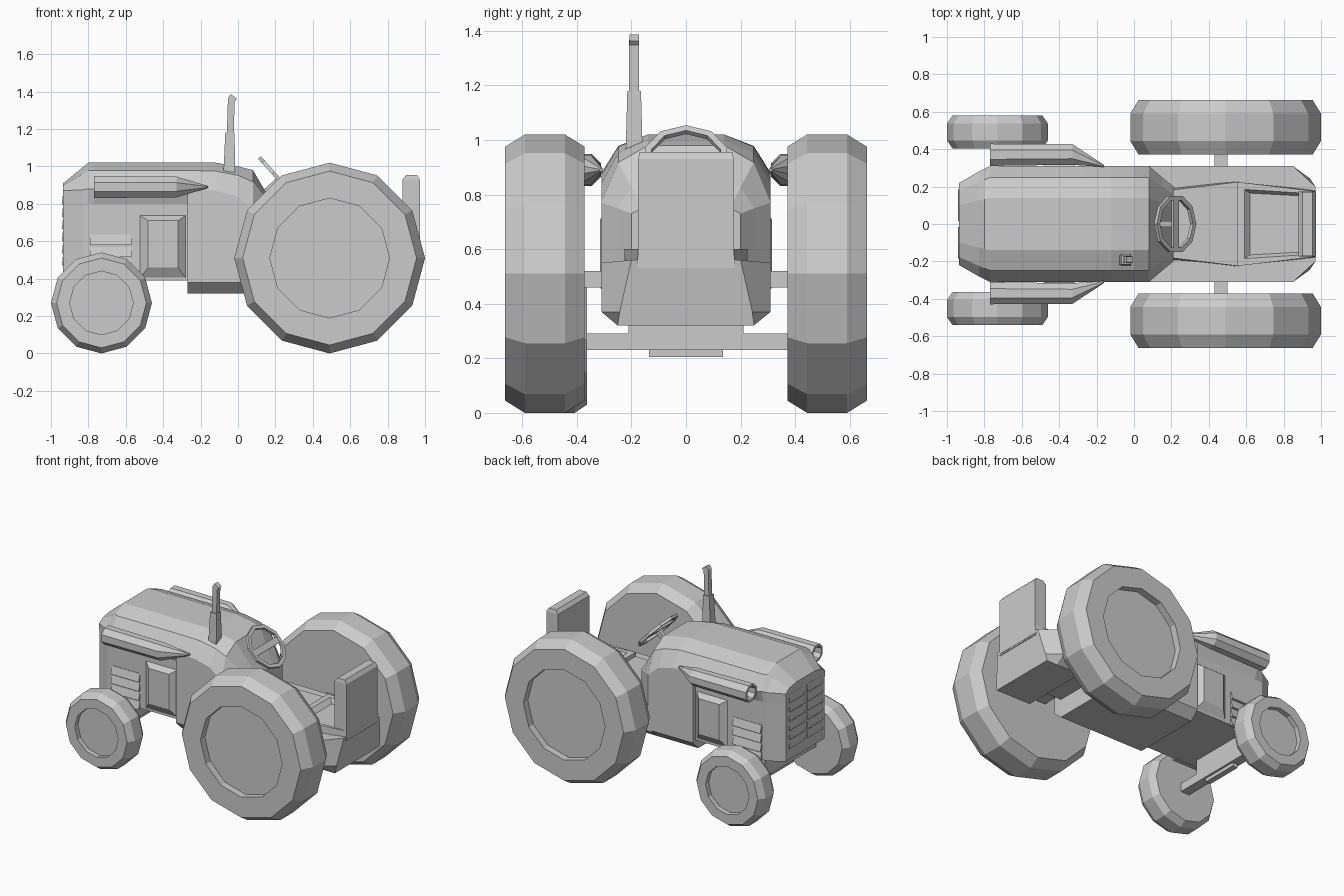
import bpy, bmesh, math
from mathutils import Matrix

if "Cube" in bpy.data.objects:
    bpy.data.objects.remove(bpy.data.objects["Cube"])


def mesh_object(name, verts, faces):
    me = bpy.data.meshes.new(name)
    me.from_pydata(verts, [], faces)
    me.validate()
    ob = bpy.data.objects.new(name, me)
    bpy.context.collection.objects.link(ob)
    bm = bmesh.new()
    bm.from_mesh(me)
    bmesh.ops.recalc_face_normals(bm, faces=bm.faces)
    bm.to_mesh(me)
    bm.free()
    return ob


def loft(name, rings, caps=True):
    """Skin a list of equally long closed rings."""
    n = len(rings[0])
    verts = [p for r in rings for p in r]
    faces = [(k*n+i, k*n+(i+1) % n, (k+1)*n+(i+1) % n, (k+1)*n+i)
             for k in range(len(rings)-1) for i in range(n)]
    if caps:
        faces += [tuple(range(n)), tuple(range((len(rings)-1)*n, len(rings)*n))]
    return mesh_object(name, verts, faces)


def trapezoid(x0, x1, w0, w1, z):
    return [(x0, -w0, z), (x1, -w1, z), (x1, w1, z), (x0, w0, z)]


def box(name, x0, x1, w, z0, z1, y=0):
    return loft(name, [[(a, b+y, z) for a, b, z in trapezoid(x0, x1, w, w, h)] for h in (z0, z1)])


def mirror_ring(x, half):
    return [(x, y, z) for y, z in half] + [(x, -y, z) for y, z in reversed(half)]


def wheel(name, x, y, side, R, width, shoulder, rim, depth):
    h = width/2
    prof = [(0.02, -h), (shoulder, -h), (R, -h*0.5), (R, h*0.5),
            (shoulder, h), (rim, h), (rim, h-depth), (0.02, h-depth)]
    rings = [[(x + r*math.cos(math.tau*i/12), y + side*o, R + r*math.sin(math.tau*i/12))
              for i in range(12)] for r, o in prof]
    return loft(name, rings)


# Wheels
for s, tag in ((-1, "right"), (1, "left")):
    wheel("rear_wheel_" + tag, 0.49, s*0.517, s, 0.51, 0.292, 0.465, 0.32, 0.05)
    wheel("front_wheel_" + tag, -0.73, 0.02 + s*0.472, s, 0.27, 0.178, 0.24, 0.17, 0.035)

# Hood front: narrower engine walls below the eave (x, wall, eave width, eave z, top)
rings = []
for x, wl, w, ze, zt in [(-0.935, 0.215, 0.22, 0.87, 0.91), (-0.83, 0.28, 0.28, 0.875, 0.995),
                         (-0.80, 0.28, 0.295, 0.88, 1.02), (-0.77, 0.28, 0.31, 0.88, 1.02),
                         (-0.27, 0.28, 0.31, 0.88, 1.02)]:
    rings.append(mirror_ring(x, [(wl, 0.39), (wl, 0.80), (w, ze),
                                 (w*0.8, ze+(zt-ze)*0.7), (w*0.45, zt)]))
loft("hood_front", rings)

# Hood rear and cowl: x, half width, eave z, top
rings = []
for x, w, ze, zt in [(-0.27, 0.31, 0.88, 1.02), (-0.12, 0.31, 0.87, 1.02),
                     (0.0, 0.31, 0.84, 1.0), (0.08, 0.31, 0.77, 0.98),
                     (0.15, 0.25, 0.75, 0.86), (0.21, 0.20, 0.73, 0.76)]:
    rings.append(mirror_ring(x, [(w*0.8, 0.32), (w, 0.38), (w, ze),
                                 (w*0.8, ze+(zt-ze)*0.7), (w*0.45, zt)]))
loft("hood_rear", rings)

# Rear chassis with an opening above the axle: x, half width, bottom
rings = []
for x, w, zb in [(0.05, 0.31, 0.32), (0.40, 0.31, 0.32), (0.401, 0.31, 0.45),
                 (0.66, 0.31, 0.45), (0.661, 0.31, 0.32), (0.85, 0.31, 0.32)]:
    rings.append(mirror_ring(x, [(w*0.8, zb), (w, zb+0.05), (w, 0.55)]))
end = mirror_ring(0.97, [(0.25, 0.32), (0.243, 0.37), (0.20, 0.56)])
rings.append([(0.97 - (0.56-z)*0.15, y, z) for x, y, z in end])
loft("rear_chassis", rings)

# Tunnel from the cowl to the seat
loft("tunnel", [mirror_ring(0.19, [(0.20, 0.50), (0.18, 0.59)]),
                mirror_ring(0.56, [(0.23, 0.50), (0.225, 0.57)])])

# Seat with sunken cushion, and backrest
loft("seat", [trapezoid(0.55, 0.97, 0.225, 0.18, 0.53), trapezoid(0.55, 0.97, 0.225, 0.175, 0.60),
              trapezoid(0.59, 0.90, 0.185, 0.165, 0.60), trapezoid(0.62, 0.90, 0.165, 0.15, 0.57)])
loft("backrest", [trapezoid(0.88, 0.972, 0.175, 0.175, 0.54),
                  trapezoid(0.88, 0.972, 0.175, 0.175, 0.93),
                  trapezoid(0.90, 0.955, 0.17, 0.17, 0.955)])

# Axles and front mount
box("rear_axle", 0.43, 0.50, 0.42, 0.46, 0.52)
box("front_axle", -0.765, -0.695, 0.42, 0.23, 0.29, 0.02)
box("front_axle_mount", -0.765, -0.695, 0.21, 0.235, 0.40)
box("front_axle_pivot", -0.75, -0.71, 0.135, 0.205, 0.30)

# Parts on both sides
for s, tag in ((-1, "right"), (1, "left")):
    # Headlight tube, open at the front and tapering to a point
    rings = []
    for x, r, y in [(-0.70, 0.042, 0.37), (-0.77, 0.048, 0.37), (-0.77, 0.064, 0.37),
                    (-0.33, 0.06, 0.372), (-0.16, 0.006, 0.31)]:
        rings.append([(x, s*(y + r*math.cos(math.tau*(i+.5)/8)),
                       0.89 + r*math.sin(math.tau*(i+.5)/8)) for i in range(8)])
    loft("headlight_" + tag, rings)
    # Bevelled engine panel
    loft("engine_panel_" + tag,
         [[(x, s*y, z) for x, z in ((a, c), (b, c), (b, d), (a, d))]
          for a, b, c, d, y in ((-0.535, -0.27, 0.39, 0.745, 0.27),
                                (-0.48, -0.32, 0.46, 0.71, 0.315))])
    # Louvres
    for k in range(4):
        z = 0.635 - k*0.065
        loft(f"louvre_{tag}_{k}",
             [[(x, s*0.27, z), (x, s*0.283, z), (x, s*0.298, z-0.055), (x, s*0.27, z-0.055)]
              for x in (-0.79, -0.57)])
    # Grille slats
    for k in range(6):
        z = 0.85 - k*0.065
        loft(f"grille_{tag}_{k}",
             [[(-0.93, y, z), (-0.936, y, z), (-0.942, y, z-0.055), (-0.93, y, z-0.055)]
              for y in (s*0.015, s*0.185)])


# Exhaust pipe with bent tip
def pipe_ring(x, r, z, tilt=0):
    return [(x + a*r, -0.19 + b*r, z + a*tilt) for a, b in ((-1, -1), (1, -1), (1, 1), (-1, 1))]


loft("exhaust_base", [pipe_ring(-0.047, 0.031, 0.96), pipe_ring(-0.043, 0.025, 1.18)])
loft("exhaust_pipe", [pipe_ring(-0.041, 0.018, 1.17), pipe_ring(-0.036, 0.018, 1.355, -0.008),
                      pipe_ring(-0.022, 0.017, 1.374, -0.012)])

# Steering wheel: tilted ring, crossbar and column
tilt = Matrix.Translation((0.22, 0, 0.93)) @ Matrix.Rotation(math.radians(48), 4, 'Y')
section = [(0.132, -0.01), (0.158, -0.01), (0.158, 0.01), (0.132, 0.01)]
rings = [[(r*math.cos(math.tau*i/10), r*math.sin(math.tau*i/10), z) for r, z in section]
         for i in range(11)]
for part in (loft("steering_wheel", rings, caps=False),
             box("steering_crossbar", -0.022, 0.022, 0.142, -0.008, 0.008),
             box("steering_column", -0.015, 0.015, 0.015, -0.16, 0.0)):
    part.data.transform(tilt)
